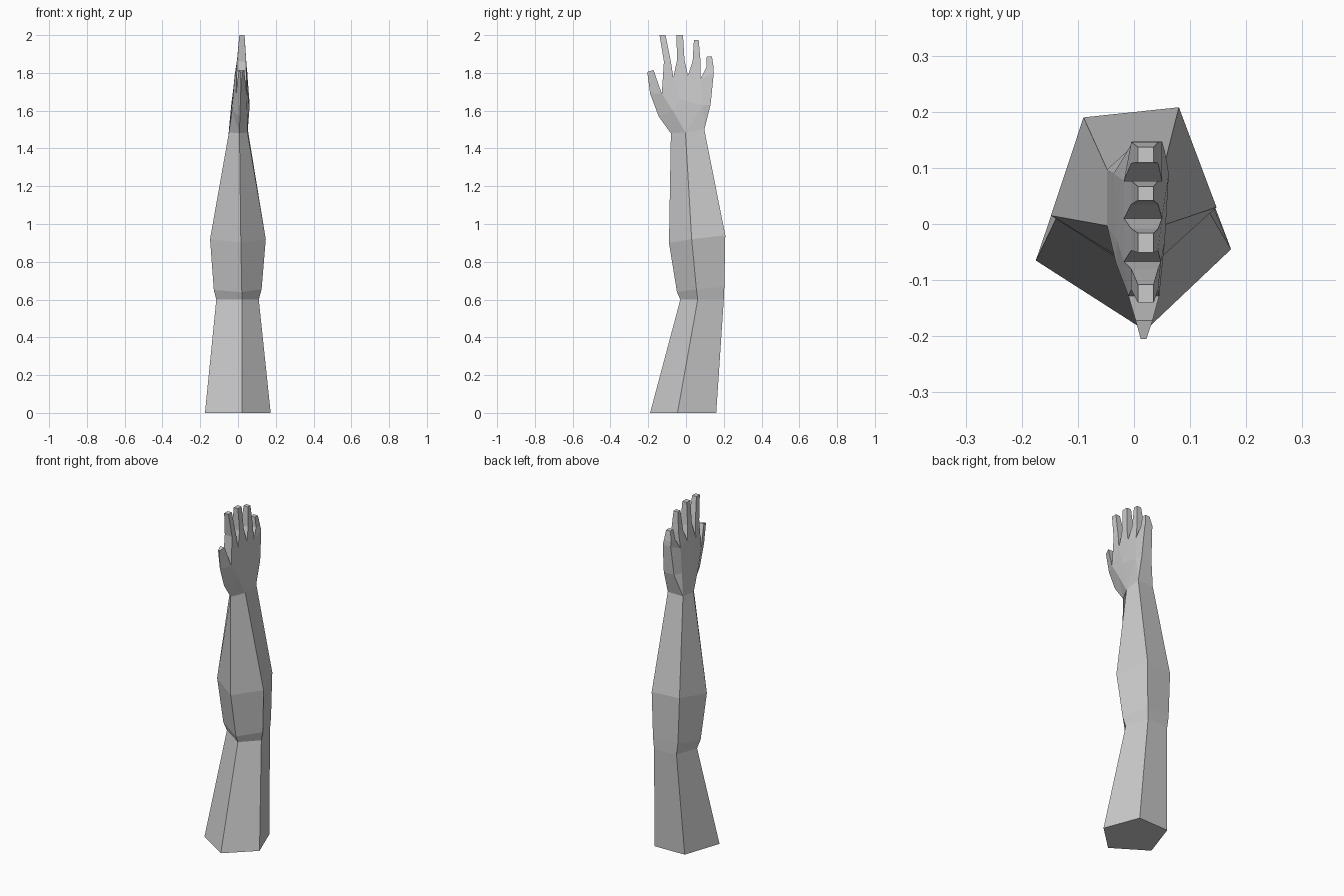
import bpy, bmesh

if "Cube" in bpy.data.objects:
    bpy.data.objects.remove(bpy.data.objects["Cube"])

grey = bpy.data.materials.new("plain grey")
grey.diffuse_color = (0.6, 0.6, 0.6, 1)
grey.use_nodes = True
grey.node_tree.nodes["Principled BSDF"].inputs["Base Color"].default_value = grey.diffuse_color


def finish(name, bm):
    bmesh.ops.recalc_face_normals(bm, faces=bm.faces[:])
    me = bpy.data.meshes.new(name)
    bm.to_mesh(me)
    bm.free()
    me.materials.append(grey)
    bpy.context.collection.objects.link(bpy.data.objects.new(name, me))


# Arm: five-sided rings, ordered front, right, back right, back left, left
rings = [
    [(.02, -.19, 0), (.173, -.045, 0), (.095, .16, 0), (-.1, .155, 0), (-.175, -.065, 0)],
    [(.02, -.03, .6), (.11, .062, .6), (.07, .2, .6), (-.07, .19, .6), (-.115, .06, .6)],
    [(.02, -.048, .64), (.125, .055, .655), (.075, .203, .67), (-.08, .19, .67), (-.128, .045, .65)],
    [(.015, -.09, .9), (.147, .03, .92), (.08, .208, .94), (-.09, .19, .94), (-.148, .015, .92)],
    [(.008, -.08, 1.48), (.05, -.003, 1.485), (.052, .097, 1.5), (-.048, .097, 1.5), (-.048, -.003, 1.485)],
]
bm = bmesh.new()
loops = [[bm.verts.new(p) for p in ring] for ring in rings]
for a, b in zip(loops, loops[1:]):
    for i in range(5):
        j = (i + 1) % 5
        bm.faces.new((a[i], a[j], b[j], b[i]))
bm.faces.new(loops[0][::-1])
finish("arm", bm)

# Hand: named outline points as (y, z, left x, right x); equal x makes a ridge
points = {
    "front": (-.08, 1.48, .008, .008), "side": (-.003, 1.485, -.048, .05),
    "back": (.097, 1.5, -.048, .052),
    "thumb_root": (-.145, 1.57, .01, .01), "ball": (-.07, 1.6, -.032, .048),
    "palm": (-.03, 1.66, -.03, .055), "heel": (.09, 1.63, -.036, .062),
    "edge": (.13, 1.63, -.012, .055),
    "thumb_out": (-.19, 1.69, .014, .014),
    "thumb_tip_out": (-.205, 1.805, .012, .022), "thumb_tip_in": (-.172, 1.815, .003, .033),
    "k0": (-.128, 1.69, -.01, .045), "k1": (-.067, 1.775, -.018, .048),
    "k2": (.01, 1.785, -.018, .05), "k3": (.077, 1.77, -.018, .05),
    "k4": (.147, 1.8, -.002, .05),
}
sides = [("front", "thumb_root", "ball"), ("front", "ball", "side"),
         ("side", "ball", "palm"), ("side", "palm", "heel"),
         ("side", "heel", "back"), ("back", "heel", "edge"),
         ("thumb_root", "thumb_out", "k0", "ball"), ("ball", "k0", "k1", "palm"),
         ("thumb_out", "thumb_tip_out", "thumb_tip_in", "k0"),
         ("palm", "k1", "k2"), ("palm", "k2", "k3", "heel"),
         ("heel", "k3", "k4", "edge")]
rim = ["front", "thumb_root", "thumb_out", "thumb_tip_out", "thumb_tip_in", "k0"]

# Fingers: middle joint y pair and z, then tip y pair and z
fingers = [(-.117, -.08, 1.86, -.14, -.108, 2.0), (-.047, -.008, 1.87, -.051, -.016, 2.0),
           (.035, .077, 1.86, .042, .067, 1.975), (.108, .146, 1.83, .11, .137, 1.888)]
for i, (ya, yb, zm, ta, tb, zt) in enumerate(fingers):
    a, b = f"k{i}", f"k{i + 1}"
    points[f"ma{i}"], points[f"mb{i}"] = (ya, zm, -.005, .043), (yb, zm, -.005, .043)
    points[f"ta{i}"], points[f"tb{i}"] = (ta, zt, .007, .035), (tb, zt, .007, .035)
    sides += [(a, f"ma{i}", f"mb{i}", b), (f"ma{i}", f"ta{i}", f"tb{i}", f"mb{i}")]
    rim += [f"ma{i}", f"ta{i}", f"tb{i}", f"mb{i}", b]
rim += ["edge", "back"]

bm = bmesh.new()
pair = {}
for n, (y, z, xl, xr) in points.items():
    left = bm.verts.new((xl, y, z))
    pair[n] = (left, left if xl == xr else bm.verts.new((xr, y, z)))
for names in sides:
    bm.faces.new([pair[n][0] for n in names])
    bm.faces.new([pair[n][1] for n in reversed(names)])
# Strip joining the two sides around the outline
for p, q in zip(rim, rim[1:]):
    loop = list(dict.fromkeys((pair[p][0], pair[p][1], pair[q][1], pair[q][0])))
    if len(loop) > 2:
        bm.faces.new(loop)
finish("hand", bm)
